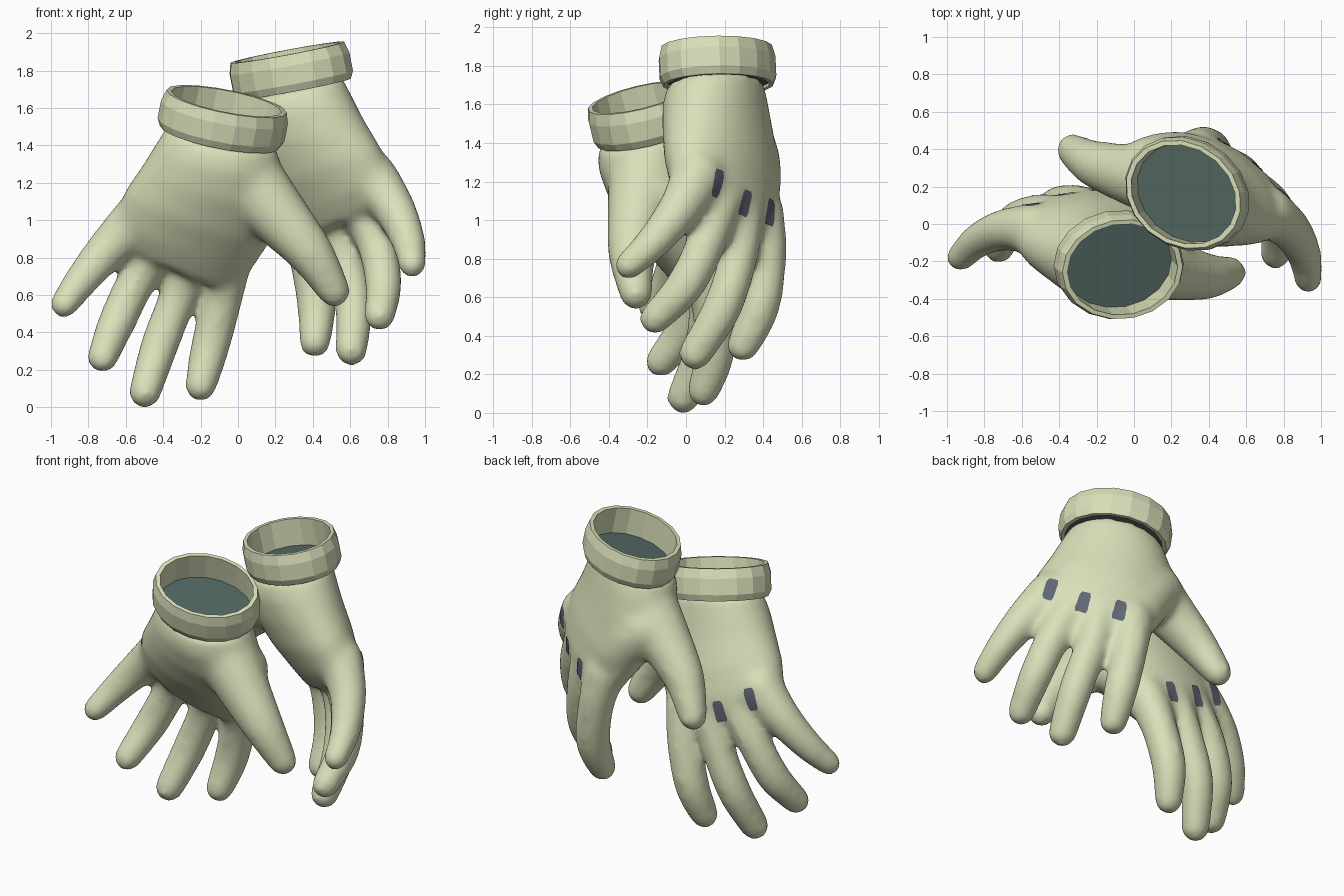
import bpy, bmesh, math
from mathutils import Vector as V, Matrix

if "Cube" in bpy.data.objects:
    bpy.data.objects.remove(bpy.data.objects["Cube"])


def material(name, rgb):
    m = bpy.data.materials.new(name)
    m.diffuse_color = (*rgb, 1)
    m.use_nodes = True
    m.node_tree.nodes["Principled BSDF"].inputs["Base Color"].default_value = m.diffuse_color
    return m


CLOTH = material("pale_cream_green", (0.70, 0.75, 0.49))
TEAL = material("dark_teal", (0.08, 0.13, 0.115))
SLATE = material("slate_stitch", (0.12, 0.135, 0.18))


def finish(bm, name, mat, smooth=False):
    bmesh.ops.recalc_face_normals(bm, faces=bm.faces)
    me = bpy.data.meshes.new(name)
    bm.to_mesh(me)
    bm.free()
    me.materials.append(mat)
    for p in me.polygons:
        p.use_smooth = smooth
    ob = bpy.data.objects.new(name, me)
    bpy.context.collection.objects.link(ob)
    return ob


def loft(bm, rings, closed=False):
    """Skin a list of point rings; cap the ends or join last to first."""
    rows = [[bm.verts.new(p) for p in r] for r in rings]
    n = len(rows[0])
    pairs = list(zip(rows, rows[1:])) + ([(rows[-1], rows[0])] if closed else [])
    for a, b in pairs:
        for i in range(n):
            j = (i + 1) % n
            bm.faces.new((a[i], a[j], b[j], b[i]))
    if not closed:
        bm.faces.new(rows[0])
        bm.faces.new(rows[-1])


def ellipse(c, u, v, a, b, n):
    return [c + u * (a * math.cos(2 * math.pi * i / n)) + v * (b * math.sin(2 * math.pi * i / n))
            for i in range(n)]


def catmull(p, t):
    """Smooth path through 4-component points, t in 0..len-1."""
    i = min(int(t), len(p) - 2)
    f = t - i
    a, b, c, d = p[max(i - 1, 0)], p[i], p[i + 1], p[min(i + 2, len(p) - 1)]
    return [0.5 * (2 * q + (r - o) * f + (2 * o - 5 * q + 4 * r - s) * f * f
                   + (3 * q - o - 3 * r + s) * f ** 3) for o, q, r, s in zip(a, b, c, d)]


def frame(centre, middle, pinky, thumb, flip):
    """Orthonormal hand frame measured from the finger tips."""
    e1 = (V(middle) - V(centre)).normalized()
    w = V(pinky) - V(thumb)
    e2 = (w - e1 * w.dot(e1)).normalized()
    e3 = e1.cross(e2) * flip
    return Matrix((e1, e2, e3)).transposed()


# Front glove in place; the rear one is its mirrored, turned copy
CA, CB = V((-0.08, -0.22, 1.54)), V((0.283, 0.163, 1.80))
FA = frame(CA, (-0.5, -0.03, 0.03), (-0.95, -0.19, 0.52), (0.55, -0.25, 0.58), 1)
FB = frame(CB, (0.597, 0.03, 0.25), (0.95, -0.345, 0.70), (-0.37, 0.405, 0.93), -1)

# Finger paths (x, y, z, radius), thumb, then the web beside the thumb
FINGERS = [
    [(-.53, -.03, 1.01, .145), (-.69, -.03, .85, .118), (-.835, -.09, .68, .097), (-.93, -.18, .55, .08)],
    [(-.40, .03, .90, .13), (-.54, .05, .68, .11), (-.65, .0, .45, .105), (-.725, -.13, .265, .088)],
    [(-.24, .06, .85, .13), (-.318, .11, .60, .108), (-.42, .09, .33, .107), (-.498, -.015, .08, .092)],
    [(-.05, .06, .80, .135), (-.085, .13, .58, .115), (-.15, .15, .32, .11), (-.20, .09, .115, .09)],
    [(.05, -.21, 1.22, .2), (.22, -.25, 1.02, .165), (.39, -.28, .82, .128), (.515, -.26, .62, .092)],
    [(.14, -.16, 1.10, .17), (.08, -.09, 1.03, .165), (.0, -.02, .93, .155)],
]
# Palm sections: centre, width direction, half width, half thickness
PALM = [
    ((-.085, -.225, 1.45), (.97, 0, -.20), .295, .242),
    ((-.10, -.21, 1.34), (.97, 0, -.20), .345, .258),
    ((-.13, -.165, 1.20), (.96, .03, -.25), .39, .252),
    ((-.21, -.085, 1.03), (.94, .10, -.32), .415, .232),
    ((-.30, -.005, .87), (.92, .15, -.37), .40, .187),
    ((-.33, .035, .75), (.90, .17, -.40), .33, .13),
]
# Back stitches: centre and running direction
STITCHES = [((-.55, .09, .98), (-.38, .12, -1)), ((-.365, .18, .875), (-.34, .1, -1)),
            ((-.145, .21, .82), (-.28, .08, -1))]


def glove(prefix, centre, F):
    M = F @ FA.transposed()

    def T(p):
        return centre + M @ (V(p) - CA)

    # Hand: palm loft plus finger balls, fused into one smooth skin
    bm = bmesh.new()
    loft(bm, [[T(p) for p in ellipse(V(c), V(u).normalized(), V((0, .96, .28)), a, b, 28)]
              for c, u, a, b in PALM])
    for path in FINGERS:
        steps = 16 * (len(path) - 1)
        for k in range(steps + 1):
            x, y, z, r = catmull(path, k / 16)
            bmesh.ops.create_icosphere(bm, subdivisions=2, radius=r,
                                       matrix=Matrix.Translation(T((x, y, z))))
    hand = finish(bm, prefix + "_hand", CLOTH, True)
    rm = hand.modifiers.new("fuse", 'REMESH')
    rm.mode = 'VOXEL'
    rm.voxel_size = 0.02
    rm.use_smooth_shade = True
    sm = hand.modifiers.new("soften", 'SMOOTH')
    sm.factor = 0.5
    sm.iterations = 26

    # Cuff: faceted oval band
    n = V((.191, -.229, .954)).normalized()
    u = (V((1, 0, 0)) - n * n.x).normalized()
    v = n.cross(u)

    def oval(s, h):
        return [T(p) for p in ellipse(CA + n * h, u, v, .345 * s, .288 * s, 18)]

    bm = bmesh.new()
    loft(bm, [oval(s, h) for s, h in ((.94, -.1), (1, -.06), (1, .04), (.95, .1), (.87, .1), (.87, -.1))],
         closed=True)
    finish(bm, prefix + "_cuff", CLOTH)

    # Dark lining closing the cuff
    bm = bmesh.new()
    loft(bm, [oval(.88, -.075), oval(.88, -.083)])
    finish(bm, prefix + "_lining", TEAL)

    # Stitches: thin patches wrapped on the back of the hand
    for i, (c, d) in enumerate(STITCHES):
        d = V(d).normalized()
        w = d.cross(V((0, 1, .2))).normalized()
        bm = bmesh.new()
        half = (.025, .035, .035, .035, .035, .035, .025)   # rounded ends
        rows = [[bm.verts.new(T(V(c) + d * (.14 * (r / 6 - .5)) + w * (half[r] * s)))
                 for s in (-1, -.33, .33, 1)] for r in range(7)]
        for a, b in zip(rows, rows[1:]):
            for k in range(3):
                bm.faces.new((a[k], a[k + 1], b[k + 1], b[k]))
        ob = finish(bm, f"{prefix}_stitch_{i + 1}", SLATE, True)
        if ob.data.polygons[0].normal.dot(F.col[2]) < 0:
            ob.data.flip_normals()
        sw = ob.modifiers.new("wrap", 'SHRINKWRAP')
        sw.target = hand
        sw.wrap_mode = 'ABOVE_SURFACE'
        sw.offset = 0.005


glove("front_glove", CA, FA)
glove("rear_glove", CB, FB)
